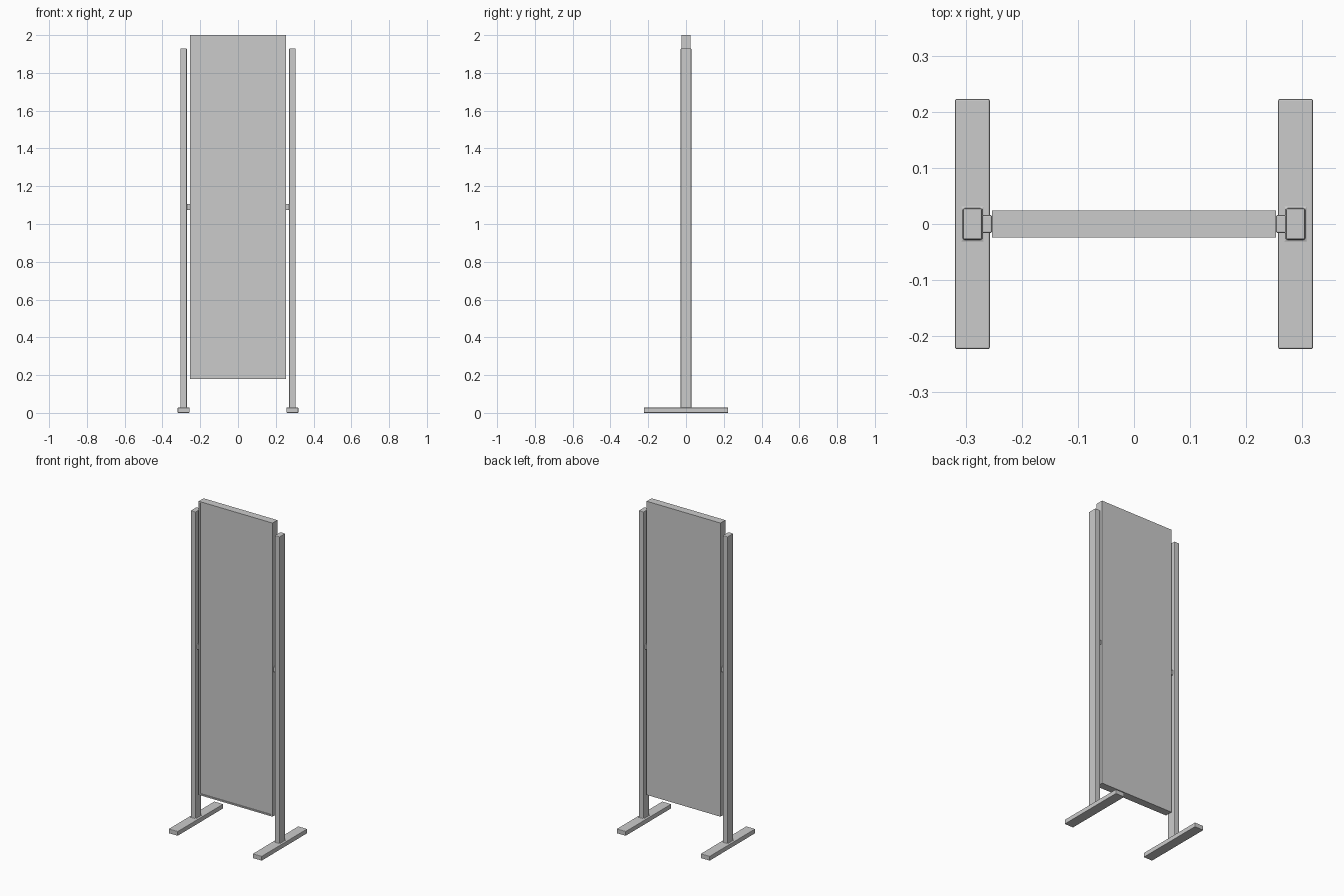
import bpy, bmesh
from mathutils import Vector

if "Cube" in bpy.data.objects:
    bpy.data.objects.remove(bpy.data.objects["Cube"])


def make_object(name, bm):
    bmesh.ops.recalc_face_normals(bm, faces=bm.faces[:])
    mesh = bpy.data.meshes.new(name)
    bm.to_mesh(mesh)
    bm.free()
    ob = bpy.data.objects.new(name, mesh)
    bpy.context.collection.objects.link(ob)
    return ob


def box(lo, hi):
    bm = bmesh.new()
    bmesh.ops.create_cube(bm, size=1)
    for v in bm.verts:
        v.co = [hi[i] if v.co[i] > 0 else lo[i] for i in range(3)]
    bm.normal_update()
    return bm


def facing(bm, direction):
    d = Vector(direction)
    return max(bm.faces, key=lambda f: (round(f.normal.dot(d), 3),
                                        f.calc_center_median().dot(d)))


def step(bm, face, lo, hi):
    """Extrude a rectangular face and snap its corners to a new rectangle."""
    new = bmesh.ops.extrude_discrete_faces(bm, faces=[face])["faces"][0]
    mid = new.calc_center_median()
    for v in new.verts:
        v.co = [hi[i] if v.co[i] > mid[i] else lo[i] for i in range(3)]
    bm.normal_update()
    return new


# Stand: foot, upright post and pivot peg in one mesh, mirrored to both sides
FOOT_Z, POST_Z = 0.028, 1.93
PX0, PX1, PY = 0.271, 0.305, 0.028
bm = box((0.257, -0.223, 0), (0.319, 0.223, FOOT_Z))
top = step(bm, facing(bm, (0, 0, 1)), (PX0, -PY, FOOT_Z), (PX1, PY, FOOT_Z))
step(bm, top, (PX0, -PY, POST_Z), (PX1, PY, POST_Z))
inner = max((f for f in bm.faces if f.normal.x < -0.9), key=lambda f: f.calc_center_median().z)
peg = step(bm, inner, (PX0, -0.016, 1.074), (PX0, 0.016, 1.106))
step(bm, peg, (0.253, -0.016, 1.074), (0.253, 0.016, 1.106))
stand = make_object("side_stands", bm)
stand.modifiers.new("mirror", 'MIRROR')
bevel = stand.modifiers.new("bevel", 'BEVEL')
bevel.width = 0.003
bevel.segments = 2
bevel.limit_method = 'ANGLE'

# Mirror panel: thin box with a framed recess in the front face
bm = box((-0.253, -0.024, 0.18), (0.253, 0.024, 2.0))
front = facing(bm, (0, -1, 0))
bmesh.ops.inset_individual(bm, faces=[front], thickness=0.012)
back = bmesh.ops.extrude_discrete_faces(bm, faces=[front])["faces"][0]
for v in back.verts:
    v.co.y += 0.006
make_object("mirror_panel", bm)
